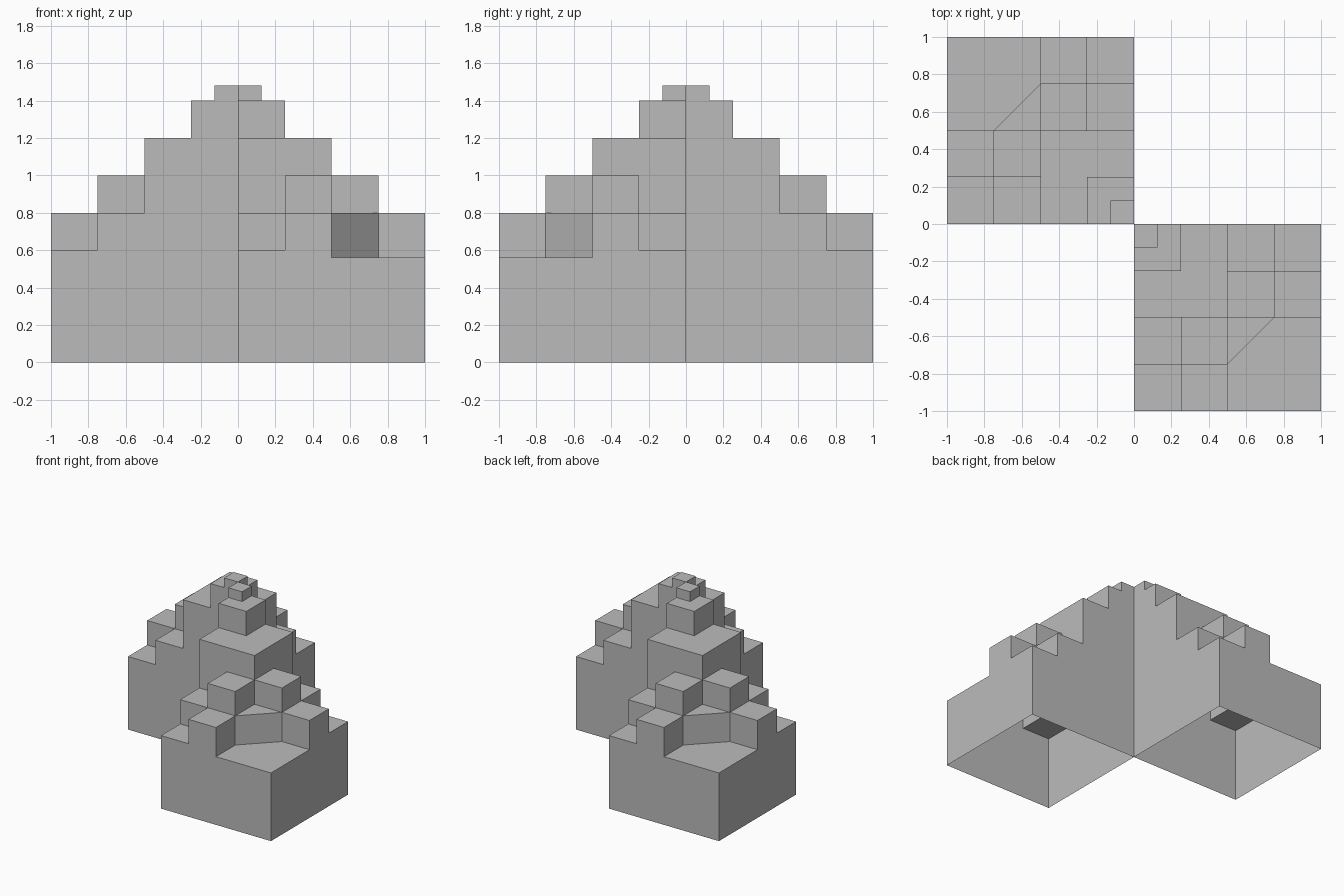
import bpy
import bmesh
import math
from mathutils import Vector, Matrix

cube = bpy.data.objects.get("Cube")
if cube:
    bpy.data.objects.remove(cube, do_unlink=True)

stone = bpy.data.materials.new("grey_stone")
stone.use_nodes = True
stone.diffuse_color = (0.5, 0.5, 0.5, 1)
stone.node_tree.nodes["Principled BSDF"].inputs["Base Color"].default_value = (0.5, 0.5, 0.5, 1)

LEVELS = [0, 0.56, 0.6, 0.8, 1.0, 1.2, 1.4, 1.48]
CELL = 0.125


def terrace_height(a, b):
    """Height of the stepped block, a and b measured outward from the centre."""
    near, far = min(a, b), max(a, b)
    if far < 0.125:
        return 1.48              # summit cap
    if far < 0.25:
        return 1.4               # upper step
    if far < 0.5:
        return 1.2               # core
    if near > 0.5:               # sunken corner court with chamfered inner ledge
        return 0.8 if a + b < 1.25 else 0.56
    base = 0.8 if far < 0.75 else 0.6
    return base + (0.2 if near > 0.25 else 0)   # side steps and raised cubes


def stepped_block(name, turn):
    bm = bmesh.new()

    # Triangular cells, each with a flat top
    cells = []
    for i in range(8):
        for j in range(8):
            p, q, r, s = (i, j), (i + 1, j), (i + 1, j + 1), (i, j + 1)
            cells += [(p, q, s), (q, r, s)]
    height, owner = {}, {}
    for c in cells:
        a = sum(v[0] for v in c) / 3 * CELL
        b = sum(v[1] for v in c) / 3 * CELL
        height[c] = terrace_height(a, b)
        for k in range(3):
            owner[c[k], c[(k + 1) % 3]] = c

    def face(points):
        bm.faces.new([bm.verts.new((u * CELL, -v * CELL, z)) for (u, v), z in points])

    # Tops, and risers down to lower neighbours or to the open base
    for c in cells:
        top = round(height[c], 2)
        face([(v, top) for v in reversed(c)])
        for k in range(3):
            u, v = c[k], c[(k + 1) % 3]
            other = owner.get((v, u))
            low = round(height[other], 2) if other else 0
            for z0, z1 in zip(LEVELS, LEVELS[1:]):
                if z0 >= low and z1 <= top:
                    face([(v, z0), (u, z0), (u, z1), (v, z1)])

    # Merge the cells into clean flat faces
    bmesh.ops.remove_doubles(bm, verts=bm.verts[:], dist=0.001)
    bmesh.ops.dissolve_limit(bm, angle_limit=math.radians(1),
                             verts=bm.verts[:], edges=bm.edges[:])
    bmesh.ops.rotate(bm, verts=bm.verts[:], cent=Vector(),
                     matrix=Matrix.Rotation(turn, 3, 'Z'))
    bm.normal_update()
    mesh = bpy.data.meshes.new(name)
    bm.to_mesh(mesh)
    bm.free()
    mesh.materials.append(stone)
    bpy.context.collection.objects.link(bpy.data.objects.new(name, mesh))


stepped_block("front_left_block", 0)
stepped_block("back_right_block", math.pi)
